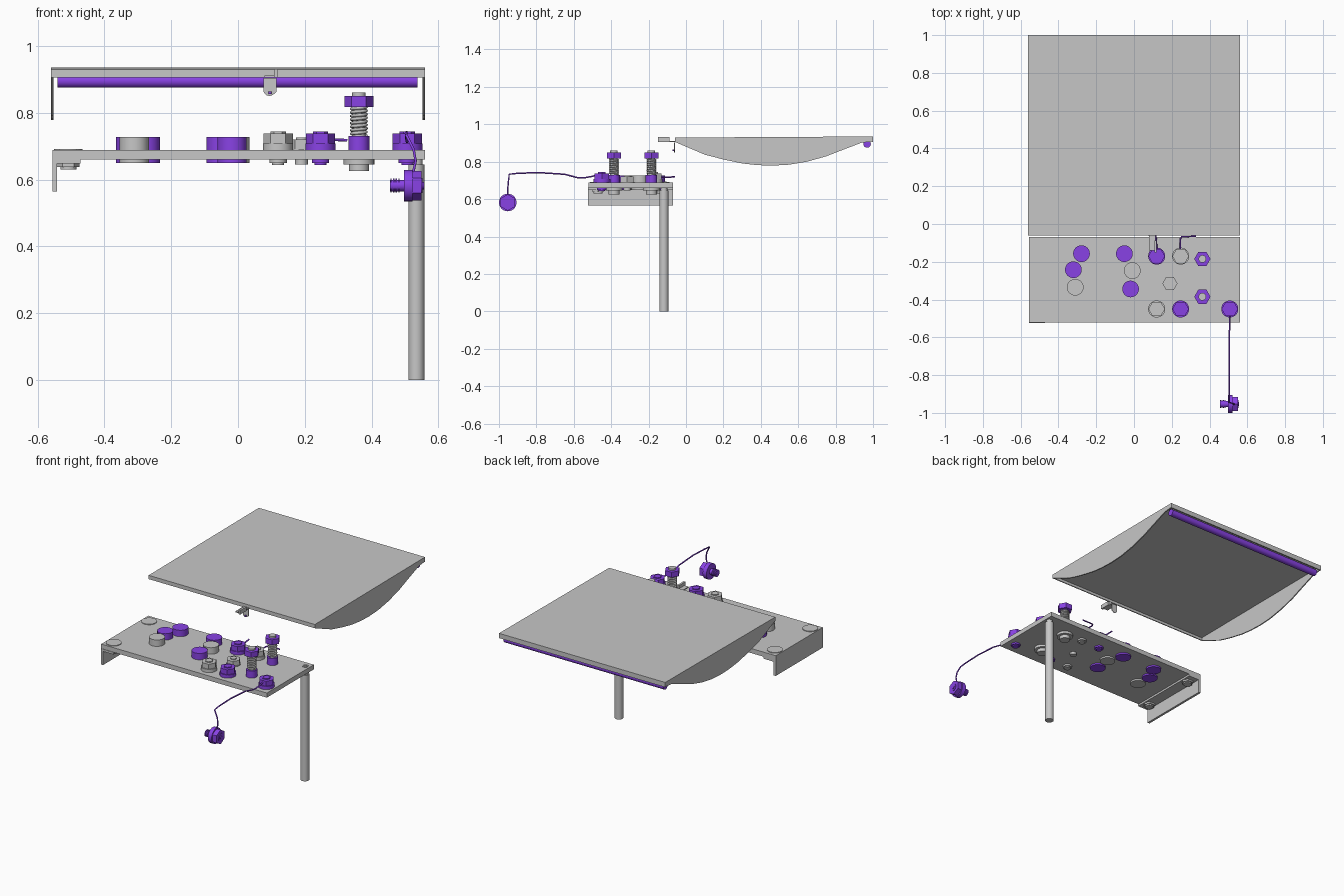
import bpy, bmesh, math
from mathutils import Vector, Matrix

cube = bpy.data.objects.get("Cube")
if cube:
    bpy.data.objects.remove(cube, do_unlink=True)


def material(name, rgb):
    m = bpy.data.materials.new(name)
    m.use_nodes = True
    m.diffuse_color = (*rgb, 1)
    m.node_tree.nodes["Principled BSDF"].inputs["Base Color"].default_value = (*rgb, 1)
    return m


GRAY = material("light steel gray", (0.57, 0.57, 0.57))
PURPLE = material("bright purple", (0.25, 0.055, 0.78))


def finish(name, bm, mat, smooth=False):
    bmesh.ops.recalc_face_normals(bm, faces=bm.faces)
    me = bpy.data.meshes.new(name)
    bm.to_mesh(me)
    bm.free()
    me.materials.append(mat)
    ob = bpy.data.objects.new(name, me)
    bpy.context.collection.objects.link(ob)
    if smooth:
        bpy.ops.object.select_all(action='DESELECT')
        ob.select_set(True)
        bpy.context.view_layer.objects.active = ob
        bpy.ops.object.shade_smooth_by_angle(angle=math.radians(35))
    return ob


def box(name, lo, hi, mat=GRAY):
    bm = bmesh.new()
    lo, hi = Vector(lo), Vector(hi)
    bmesh.ops.create_cube(bm, size=1)
    bmesh.ops.scale(bm, vec=hi - lo, verts=bm.verts)
    bmesh.ops.translate(bm, vec=(lo + hi) / 2, verts=bm.verts)
    return finish(name, bm, mat)


def turned(name, center, sections, mat, axis='Z'):
    """Stack of cylinders: each section is (start, end, radius, sides)."""
    bm = bmesh.new()
    for a, b, r, sides in sections:
        bmesh.ops.create_cone(bm, cap_ends=True, segments=sides, radius1=r, radius2=r,
                              depth=b - a, matrix=Matrix.Translation((0, 0, (a + b) / 2))
                              @ Matrix.Rotation(math.pi / 2, 4, 'Z'))
    if axis == 'X':
        bmesh.ops.rotate(bm, matrix=Matrix.Rotation(math.pi / 2, 3, 'Y'), verts=bm.verts)
    bmesh.ops.translate(bm, vec=center, verts=bm.verts)
    return finish(name, bm, mat, True)


def extrude(name, profile, axis, a, b, mat=GRAY):
    """Extrude a closed profile along x (yz profile) or y (xz profile)."""
    bm = bmesh.new()
    pts = [(a, p, q) if axis == 'X' else (p, a, q) for p, q in profile]
    face = bm.faces.new([bm.verts.new(p) for p in pts])
    geo = bmesh.ops.extrude_face_region(bm, geom=[face])["geom"]
    step = (b - a, 0, 0) if axis == 'X' else (0, b - a, 0)
    bmesh.ops.translate(bm, vec=step, verts=[g for g in geo if isinstance(g, bmesh.types.BMVert)])
    return finish(name, bm, mat)


def wire(name, points, radius, mat, res=2):
    cu = bpy.data.curves.new(name, 'CURVE')
    cu.dimensions = '3D'
    cu.bevel_depth = radius
    cu.bevel_resolution = res
    cu.use_fill_caps = True
    sp = cu.splines.new('POLY')
    sp.points.add(len(points) - 1)
    for p, co in zip(sp.points, points):
        p.co = (*co, 1)
    cu.materials.append(mat)
    ob = bpy.data.objects.new(name, cu)
    bpy.context.collection.objects.link(ob)


# Base plate with angle bracket and leg
box("base_plate", (-.556, -.522, .66), (.56, -.07, .688))
extrude("side_bracket", [(-.556, .565), (-.542, .565), (-.542, .648), (-.472, .648),
                         (-.472, .661), (-.556, .661)], 'Y', -.525, -.07)
for y in (-.13, -.47):
    turned("bracket_bolt", (-.508, y, 0),
           [(.68, .692, .043, 32), (.638, .66, .034, 6), (.63, .64, .024, 24)], GRAY)
turned("leg", (.534, -.118, 0), [(0, .645, .024, 32), (.645, .662, .018, 32)], GRAY)
turned("leg_screw", (.534, -.113, 0), [(.68, .692, .017, 6), (.69, .695, .008, 16)], GRAY)

# Round buttons passing through the plate
for x, y, mat in [(-.278, -.157, PURPLE), (-.321, -.242, PURPLE), (-.311, -.335, GRAY),
                  (-.051, -.157, PURPLE), (-.009, -.247, GRAY), (-.018, -.344, PURPLE)]:
    turned("round_button", (x, y, 0), [(.65, .727, .044, 40)], mat)

# Hex sockets with washer and lower stud
for x, y, mat in [(.12, -.17, PURPLE), (.247, -.17, GRAY), (.12, -.45, GRAY),
                  (.247, -.45, PURPLE), (.507, -.45, PURPLE)]:
    turned("hex_socket", (x, y, 0),
           [(.68, .708, .045, 32), (.7, .738, .044, 6), (.73, .744, .023, 6),
            (.65, .665, .026, 24), (.643, .66, .018, 24)], mat)
turned("small_hex_nut", (.19, -.315, 0),
       [(.68, .692, .04, 32), (.688, .72, .04, 6), (.71, .726, .017, 24), (.645, .665, .019, 24)], GRAY)

# Threaded posts with hex nuts
for y in (-.185, -.385):
    turned("post_collar", (.362, y, 0), [(.68, .73, .031, 32)], PURPLE)
    turned("post_rod", (.362, y, 0), [(.645, .662, .046, 32), (.625, .65, .03, 32),
                                      (.66, .86, .02, 24)], GRAY)
    turned("post_nut", (.362, y, 0), [(.818, .85, .043, 6)], PURPLE)
    n, turns = 16, 8
    wire("post_thread", [(.362 + .022 * math.cos(i * math.tau / n), y + .022 * math.sin(i * math.tau / n),
                          .732 + .085 * i / (n * turns)) for i in range(n * turns + 1)], .005, GRAY, 1)

# Wires
wire("hanging_wire", [(.507, -.45, .735), (.507, -.5, .722), (.506, -.55, .713), (.505, -.58, .715),
                      (.504, -.65, .733), (.504, -.79, .742), (.503, -.9, .738), (.504, -.945, .733),
                      (.526, -.95, .69), (.532, -.953, .655), (.522, -.954, .61)], .004, PURPLE)
wire("short_wire", [(.12, -.17, .72), (.119, -.1, .716), (.115, -.06, .72)], .004, PURPLE)
wire("bent_wire", [(.247, -.17, .718), (.245, -.08, .718), (.252, -.068, .72), (.327, -.065, .718)], .004, PURPLE)

# Hanging plug, lying along x, with a ribbed stub
ribs = [(.456 + .008 * i, .46 + .008 * i, .021, 24) for i in range(4)]
turned("hanging_plug", (0, -.953, .582),
       ribs + [(.455, .502, .017, 24), (.497, .522, .047, 32),
               (.52, .55, .044, 6), (.545, .553, .022, 24), (.55, .557, .011, 24)], PURPLE, 'X')

# Lid: tilted sheet, curved side flanges, end lips, rod
extrude("lid_sheet", [(-.06, .922), (1, .928), (1, .935), (-.06, .929)], 'X', -.56, .56)
flange = [(-.06, .928), (-.06, .906), (.1, .838), (.2, .812), (.3, .791), (.38, .782), (.46, .779),
          (.55, .784), (.65, .801), (.75, .829), (.85, .868), (.94, .902), (1, .908), (1, .933)]
for x in (-.56, .553):
    extrude("lid_side_flange", flange, 'X', x, x + .007)
box("lid_back_lip", (-.56, .993, .906), (.56, 1, .933))
box("lid_front_lip", (-.56, -.06, .906), (.56, -.054, .928))
turned("lid_rod", (0, .968, .895), [(-.54, .538, .02, 24)], PURPLE, 'X')

# Catch in front of the lid
extrude("catch_tab", [(.077, .904), (.077, .862), (.084, .853), (.094, .85), (.104, .853),
                      (.115, .862), (.115, .904)], 'Y', -.063, -.06)
box("catch_bridge", (.08, -.14, .906), (.115, -.06, .912))
box("catch_fin", (.108, -.15, .906), (.12, -.088, .931))
turned("catch_pin", (.096, -.066, 0), [(.856, .864, .005, 12)], PURPLE)
